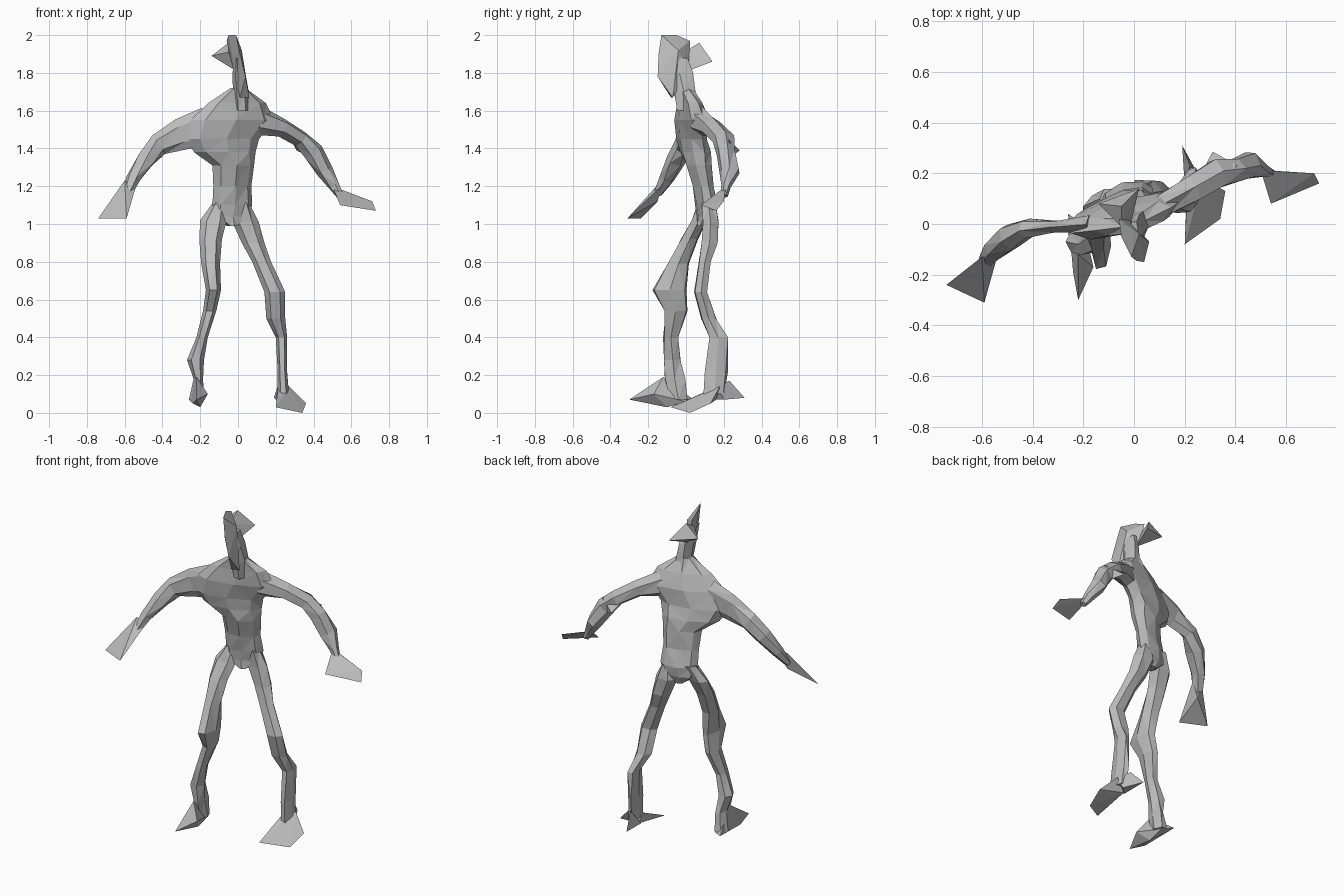
import bpy
import bmesh
import math
import random
from mathutils import Vector

random.seed(4)
default_cube = bpy.data.objects.get("Cube")
if default_cube:
    bpy.data.objects.remove(default_cube, do_unlink=True)

# Single clay grey for the whole figure
CLAY = (.5, .5, .5, 1)
clay = bpy.data.materials.new("clay_grey")
clay.use_nodes = True
clay.diffuse_color = CLAY
clay.node_tree.nodes["Principled BSDF"].inputs["Base Color"].default_value = CLAY

UP = Vector((0, 0, 1))


def finish(name, mesh_builder):
    """Triangulate a part and place it in the scene with flat facets."""
    bmesh.ops.triangulate(mesh_builder, faces=mesh_builder.faces[:])
    bmesh.ops.recalc_face_normals(mesh_builder, faces=mesh_builder.faces[:])
    mesh = bpy.data.meshes.new(name)
    mesh_builder.to_mesh(mesh)
    mesh_builder.free()
    mesh.materials.append(clay)
    part = bpy.data.objects.new(name, mesh)
    bpy.context.scene.collection.objects.link(part)
    return part


def loft(name, hint, rings, axis=None, sides=6, rough=.12):
    """Skin rings (x, y, z, half size along hint, half size across it)."""
    mesh_builder = bmesh.new()
    centres = [Vector(ring[:3]) for ring in rings]
    loops = []
    for i, (centre, ring) in enumerate(zip(centres, rings)):
        following = centres[min(i + 1, len(centres) - 1)]
        previous = centres[max(i - 1, 0)]
        along = axis or (following - previous).normalized()
        u = Vector(hint)
        u = (u - along * u.dot(along)).normalized()
        v = along.cross(u)
        loop = []
        for k in range(sides):
            angle = math.tau * k / sides
            swell = 1 + random.uniform(-rough, rough)
            offset = u * ring[3] * math.cos(angle) + v * ring[4] * math.sin(angle) * swell
            loop.append(mesh_builder.verts.new(centre + offset))
        loops.append(loop)
    for lower, upper in zip(loops, loops[1:]):
        for k in range(sides):
            n = (k + 1) % sides
            mesh_builder.faces.new((lower[k], lower[n], upper[n], upper[k]))
    mesh_builder.faces.new(loops[0])
    mesh_builder.faces.new(loops[-1])
    return finish(name, mesh_builder)


def shard(name, points):
    """Sharp faceted lump wrapped around a few corner points."""
    mesh_builder = bmesh.new()
    corners = [mesh_builder.verts.new(point) for point in points]
    bmesh.ops.convex_hull(mesh_builder, input=corners)
    loose = [vert for vert in mesh_builder.verts if not vert.link_faces]
    bmesh.ops.delete(mesh_builder, geom=loose, context="VERTS")
    return finish(name, mesh_builder)


# Twisted torso, from neck base to crotch
loft("torso", (1, .3, 0), [
    (.0, .0, 1.72, .04, .045),
    (-.005, .02, 1.64, .16, .055),
    (-.03, .03, 1.55, .23, .065),
    (-.08, .03, 1.45, .2, .065),
    (-.07, .05, 1.38, .17, .065),
    (-.025, .07, 1.31, .115, .065),
    (-.03, .09, 1.2, .105, .05),
    (-.03, .11, 1.1, .11, .055),
    (-.04, .11, 1.04, .1, .05),
    (-.03, .1, .99, .03, .04),
], axis=UP, sides=8)

# Neck and narrow blade-like head, turned slightly
loft("neck", (1, 0, 0), [
    (.02, .01, 1.6, .04, .06),
    (.015, -.01, 1.7, .042, .065),
    (.005, -.035, 1.8, .034, .075),
    (.0, -.05, 1.88, .02, .07),
], axis=UP)
shard("head", [
    (-.01, -.13, 2), (-.05, -.05, 2), (-.06, .02, 1.97), (.01, -.145, 1.9),
    (.04, -.15, 1.78), (-.02, .02, 1.82), (.06, -.07, 1.67), (.01, -.08, 1.67),
    (.02, -.04, 1.92),
])
shard("head_spike", [
    (-.05, -.01, 1.91), (-.14, .08, 1.89), (.02, .14, 1.86),
    (-.05, .07, 1.96), (-.01, .01, 1.81),
])

# Arms
loft("right_arm", UP, [
    (-.16, .0, 1.52, .1, .045),
    (-.3, -.01, 1.475, .085, .025),
    (-.42, -.02, 1.42, .06, .04),
    (-.49, -.05, 1.34, .05, .055),
    (-.555, -.1, 1.24, .035, .045),
    (-.59, -.15, 1.16, .02, .03),
])
loft("left_arm", UP, [
    (.1, .07, 1.55, .08, .05),
    (.23, .14, 1.51, .05, .055),
    (.33, .2, 1.45, .045, .06),
    (.4, .21, 1.38, .055, .045),
    (.46, .23, 1.28, .045, .055),
    (.51, .21, 1.2, .03, .025),
    (.54, .2, 1.15, .02, .02),
])
shard("left_elbow", [
    (.25, .17, 1.5), (.31, .285, 1.39), (.41, .23, 1.44), (.4, .22, 1.34), (.3, .19, 1.44),
])

# Wedge hands
shard("right_hand", [
    (-.6, -.13, 1.23), (-.54, -.13, 1.2), (-.74, -.24, 1.03),
    (-.59, -.31, 1.03), (-.59, -.15, 1.12),
])
shard("left_hand", [
    (.5, .21, 1.2), (.55, .21, 1.18), (.54, .08, 1.1),
    (.71, .2, 1.12), (.73, .16, 1.07),
])

# Legs, the right one stepping forward
loft("right_leg", (1, 0, 0), [
    (-.1, .1, 1.11, .035, .04),
    (-.13, .07, 1.02, .07, .045),
    (-.145, .02, .92, .06, .05),
    (-.145, -.04, .79, .05, .06),
    (-.13, -.085, .65, .04, .1),
    (-.15, -.055, .54, .035, .065),
    (-.19, -.08, .4, .03, .045),
    (-.225, -.07, .28, .045, .05),
    (-.21, -.06, .18, .025, .06),
    (-.22, -.04, .07, .04, .05),
], axis=UP)
loft("left_leg", (1, 0, 0), [
    (.03, .12, 1.11, .03, .04),
    (.04, .13, 1.01, .07, .045),
    (.08, .125, .9, .06, .045),
    (.125, .1, .8, .05, .035),
    (.195, .08, .64, .055, .04),
    (.2, .12, .5, .05, .045),
    (.23, .17, .4, .03, .055),
    (.235, .16, .22, .025, .065),
    (.24, .15, .1, .03, .06),
], axis=UP)

# Pointed feet
shard("right_foot", [
    (-.22, -.3, .07), (-.24, -.19, .05), (-.16, -.17, .1), (-.2, -.1, .03),
    (-.22, -.12, .19), (-.26, .04, .07), (-.2, .0, .06),
])
shard("left_foot", [
    (.2, -.08, .03), (.34, .02, .0), (.36, .13, .05), (.27, .18, .14),
    (.21, .12, .12), (.21, .16, .07),
])
shard("left_heel", [
    (.19, .31, .08), (.22, .23, .17), (.26, .17, .14), (.2, .15, .07), (.25, .2, .07),
])
